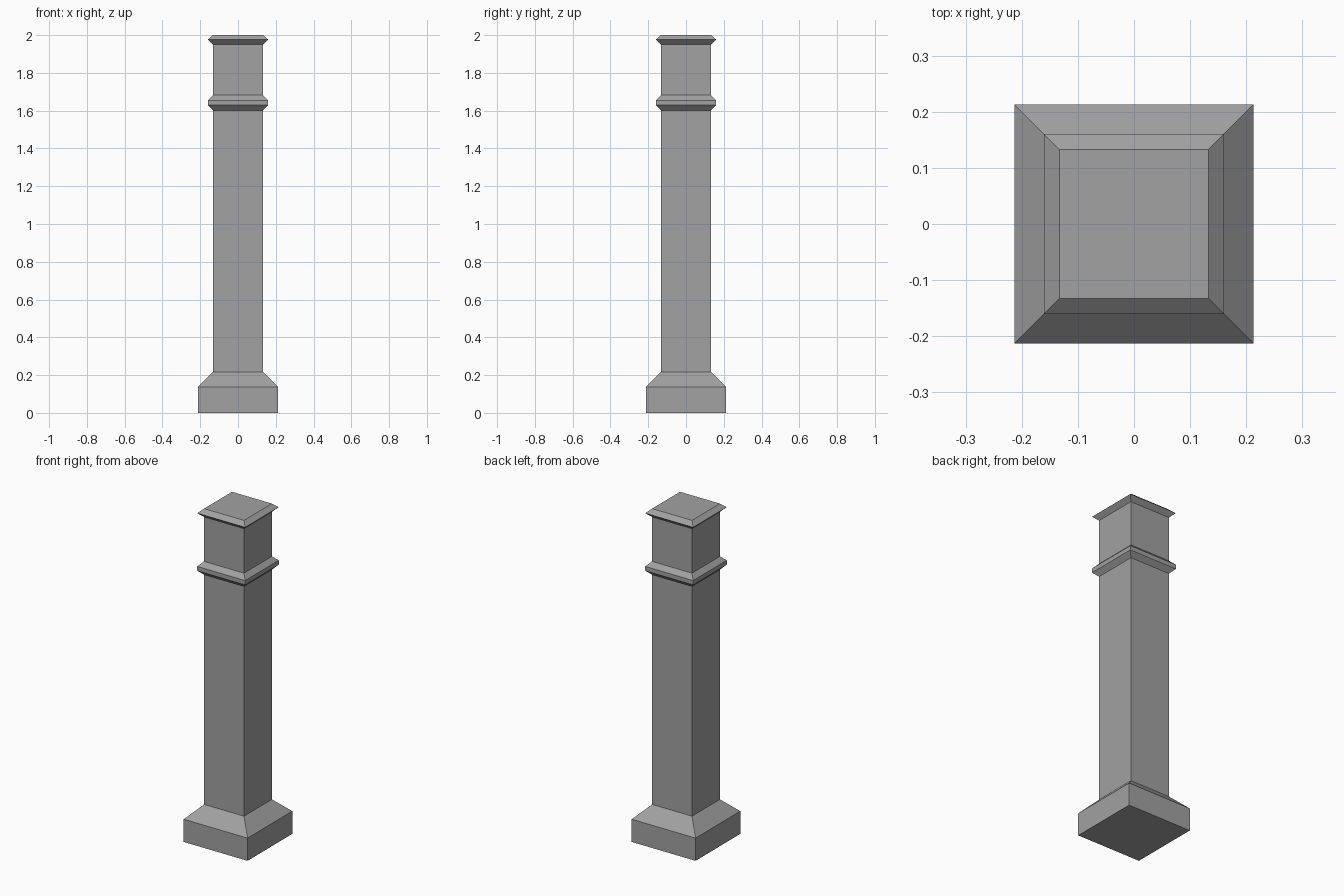
import bpy
import bmesh

old = bpy.data.objects.get("Cube")
if old:
    bpy.data.objects.remove(old, do_unlink=True)

stone = bpy.data.materials.new("grey stone")
stone.use_nodes = True
colour = (0.36, 0.36, 0.36, 1)
stone.diffuse_color = colour
stone.node_tree.nodes["Principled BSDF"].inputs["Base Color"].default_value = colour

SHAFT, TRIM, BASE = 0.133, 0.16, 0.213  # half widths


def square_part(name, profile, bottom=False, top=False):
    """Loft square rings through (half width, height) pairs."""
    bm = bmesh.new()
    rings = []
    for r, z in profile:
        rings.append([bm.verts.new((x * r, y * r, z))
                      for x, y in ((-1, -1), (1, -1), (1, 1), (-1, 1))])
    for low, high in zip(rings, rings[1:]):
        for i in range(4):
            j = (i + 1) % 4
            bm.faces.new((low[i], low[j], high[j], high[i]))
    if bottom:
        bm.faces.new(rings[0][::-1])
    if top:
        bm.faces.new(rings[-1])
    mesh = bpy.data.meshes.new(name)
    bm.to_mesh(mesh)
    bm.free()
    mesh.materials.append(stone)
    obj = bpy.data.objects.new(name, mesh)
    bpy.context.collection.objects.link(obj)


# Parts meet edge to edge, so only the outer ends are closed
square_part("plinth", [(BASE, 0), (BASE, 0.137), (SHAFT, 0.217)], bottom=True)
square_part("shaft", [(SHAFT, 0.217), (SHAFT, 1.602)])
square_part("collar", [(SHAFT, 1.602), (TRIM, 1.629), (TRIM, 1.655), (SHAFT, 1.682)])
square_part("neck", [(SHAFT, 1.682), (SHAFT, 1.95)])
square_part("cap", [(SHAFT, 1.95), (TRIM, 1.976), (SHAFT, 2)], top=True)
